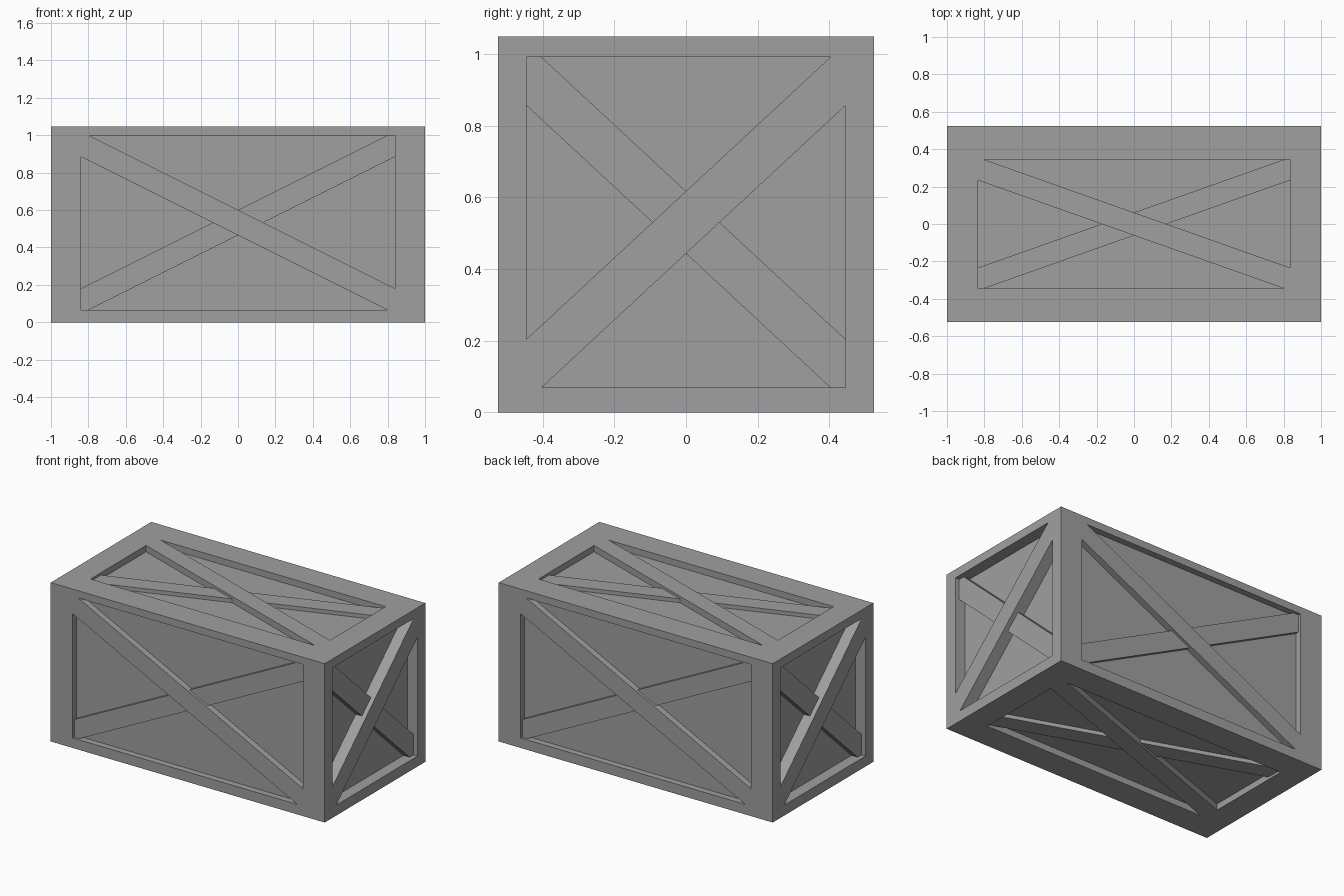
import bpy
import bmesh
from mathutils import Vector

cube = bpy.data.objects.get("Cube")
if cube:
    bpy.data.objects.remove(cube, do_unlink=True)

grey = bpy.data.materials.new("crate_grey")
colour = (0.35, 0.35, 0.35, 1)
grey.diffuse_color = colour
grey.use_nodes = True
grey.node_tree.nodes["Principled BSDF"].inputs["Base Color"].default_value = colour

HALF = Vector((1.0, 0.524, 0.524))
CENTRE = Vector((0, 0, 0.524))
X, Y, Z = Vector((1, 0, 0)), Vector((0, 1, 0)), Vector((0, 0, 1))

# Opening half width, half height, upward shift, depth, corner cuts, upper brace slope
LONG = (0.84, 0.467, 0.009, 0.042, 0.04, 0.115, -1)
END = (0.445, 0.461, 0.006, 0.075, 0.042, 0.135, 1)
LID = (0.835, 0.346, 0, 0.042, 0.03, 0.112, -1)

# Each side: name, across, up and outward directions, layout
SIDES = [
    ("front", X, Z, -Y, LONG), ("back", -X, Z, Y, LONG),
    ("left", Y, Z, X, END), ("right", -Y, Z, -X, END),
    ("top", X, Y, Z, LID), ("bottom", X, -Y, -Z, LID),
]


def size_along(d):
    return sum(abs(d[i]) * HALF[i] for i in range(3))


def finish(bm, name):
    bmesh.ops.remove_doubles(bm, verts=bm.verts, dist=0.0001)
    bmesh.ops.recalc_face_normals(bm, faces=bm.faces)
    mesh = bpy.data.meshes.new(name)
    bm.to_mesh(mesh)
    bm.free()
    mesh.materials.append(grey)
    bpy.context.collection.objects.link(bpy.data.objects.new(name, mesh))


# Crate body: a frame ring, a recess wall and a panel on every side
bm = bmesh.new()
for name, u, v, n, (w, h, shift, depth, cu, cv, slope) in SIDES:
    def ring(a, b, lift, sink):
        return [bm.verts.new(CENTRE + u * a * i + v * (b * j + lift)
                             + n * (size_along(n) - sink))
                for i, j in ((-1, -1), (1, -1), (1, 1), (-1, 1))]

    rings = [ring(size_along(u), size_along(v), 0, 0),
             ring(w, h, shift, 0), ring(w, h, shift, depth)]
    for a, b in zip(rings, rings[1:]):
        for i in range(4):
            k = (i + 1) % 4
            bm.faces.new((a[i], a[k], b[k], b[i]))
    bm.faces.new(rings[2])
finish(bm, "crate_body")

# Crossed braces: the upper one is flush with the frame, the other sits lower
for name, u, v, n, (w, h, shift, depth, cu, cv, slope) in SIDES:
    outline = [(-w, -h), (cu - w, -h), (w, h - cv),
               (w, h), (w - cu, h), (-w, cv - h)]
    for label, s, rise in (("upper", slope, 1.0), ("lower", -slope, 0.6)):
        bm = bmesh.new()
        base = CENTRE + v * shift + n * (size_along(n) - depth)
        face = bm.faces.new([bm.verts.new(base + u * a + v * b * s)
                             for a, b in outline])
        out = bmesh.ops.extrude_face_region(bm, geom=[face])
        verts = [g for g in out["geom"] if isinstance(g, bmesh.types.BMVert)]
        bmesh.ops.translate(bm, verts=verts, vec=n * depth * rise)
        finish(bm, f"{name}_{label}_brace")
